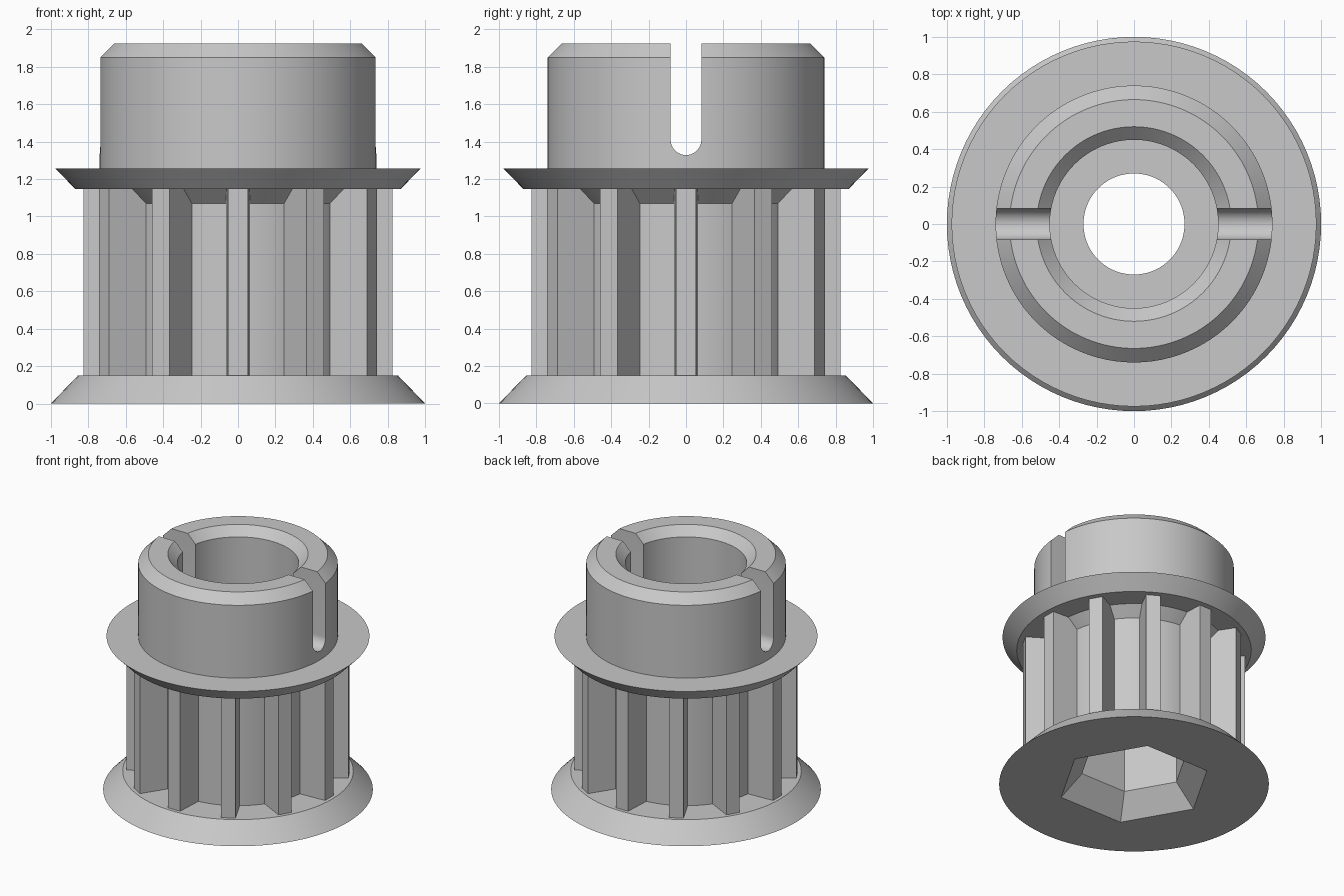
import bpy
import bmesh
from math import pi, cos, sin, radians

cube = bpy.data.objects.get("Cube")
if cube:
    bpy.data.objects.remove(cube, do_unlink=True)

SEGMENTS = 96
TEETH = 12

grey = bpy.data.materials.new("light_grey")
grey.use_nodes = True
colour = (0.58, 0.58, 0.58, 1)
grey.diffuse_color = colour
bsdf = next(n for n in grey.node_tree.nodes if n.type == 'BSDF_PRINCIPLED')
bsdf.inputs["Base Color"].default_value = colour


def finish(bm, name):
    """Turn a bmesh into a linked, selected object."""
    bmesh.ops.recalc_face_normals(bm, faces=bm.faces[:])
    mesh = bpy.data.meshes.new(name)
    bm.to_mesh(mesh)
    bm.free()
    mesh.materials.append(grey)
    obj = bpy.data.objects.new(name, mesh)
    bpy.context.collection.objects.link(obj)
    bpy.ops.object.select_all(action='DESELECT')
    obj.select_set(True)
    bpy.context.view_layer.objects.active = obj
    return obj


def prism(bm, points, offset):
    """Extrude a flat outline along an offset vector."""
    face = bm.faces.new([bm.verts.new(p) for p in points])
    extruded = bmesh.ops.extrude_face_region(bm, geom=[face])["geom"]
    verts = [v for v in extruded if isinstance(v, bmesh.types.BMVert)]
    bmesh.ops.translate(bm, verts=verts, vec=offset)


def hex_factor(angle):
    """Distance to the side of a hexagon with corner radius one."""
    return cos(pi / 6) / cos(angle % (pi / 3) - pi / 6)


# Closed profile: radius, height, whether the ring is hexagonal
profile = [
    (0.27, 0.90, False), (0.27, 1.15, False),   # through hole
    (0.45, 1.15, False), (0.45, 1.855, False),  # upper bore
    (0.52, 1.925, False), (0.665, 1.925, False),
    (0.74, 1.85, False), (0.74, 1.255, False),  # hub
    (0.975, 1.255, False), (0.87, 1.147, False),  # upper flange
    (0.69, 1.147, False), (0.61, 1.07, False),  # toothed core
    (0.61, 0.15, False), (0.855, 0.15, False),
    (1.0, 0.0, False),                          # lower flange
    (0.575, 0.0, True), (0.41, 0.17, True), (0.41, 0.90, True),  # hex socket
]

# Turned body with flanges, hub, bore and hex socket
bm = bmesh.new()
rings = []
for radius, z, is_hex in profile:
    ring = []
    for i in range(SEGMENTS):
        a = 2 * pi * i / SEGMENTS
        r = radius * (hex_factor(a) if is_hex else 1)
        ring.append(bm.verts.new((r * cos(a), r * sin(a), z)))
    rings.append(ring)
for lower, upper in zip(rings, rings[1:] + rings[:1]):
    for i in range(SEGMENTS):
        j = (i + 1) % SEGMENTS
        bm.faces.new((lower[i], lower[j], upper[j], upper[i]))
body = finish(bm, "pulley_body")

# Round-bottomed slot across the hub
bm = bmesh.new()
half, centre = 0.082, 1.41
arc = [pi + pi * i / 24 for i in range(25)]
outline = [(-1.2, half * cos(a), centre + half * sin(a)) for a in arc]
outline += [(-1.2, half, 2.2), (-1.2, -half, 2.2)]
prism(bm, outline, (2.4, 0, 0))
cutter = finish(bm, "slot_cutter")
cutter.hide_render = True

bpy.ops.object.select_all(action='DESELECT')
body.select_set(True)
bpy.context.view_layer.objects.active = body
cut = body.modifiers.new("slot", 'BOOLEAN')
cut.operation = 'DIFFERENCE'
cut.solver = 'EXACT'
cut.object = cutter
bpy.ops.object.modifier_apply(modifier=cut.name)
bpy.data.objects.remove(cutter, do_unlink=True)
bpy.ops.object.shade_smooth_by_angle(angle=radians(25))

# Ring of belt teeth between the flanges
bm = bmesh.new()
for k in range(TEETH):
    a = 2 * pi * k / TEETH
    section = [(0.57, -0.067), (0.826, -0.054), (0.826, 0.054), (0.57, 0.067)]
    points = [(r * cos(a) - t * sin(a), r * sin(a) + t * cos(a), 0.14)
              for r, t in section]
    prism(bm, points, (0, 0, 1.02))
finish(bm, "belt_teeth")
